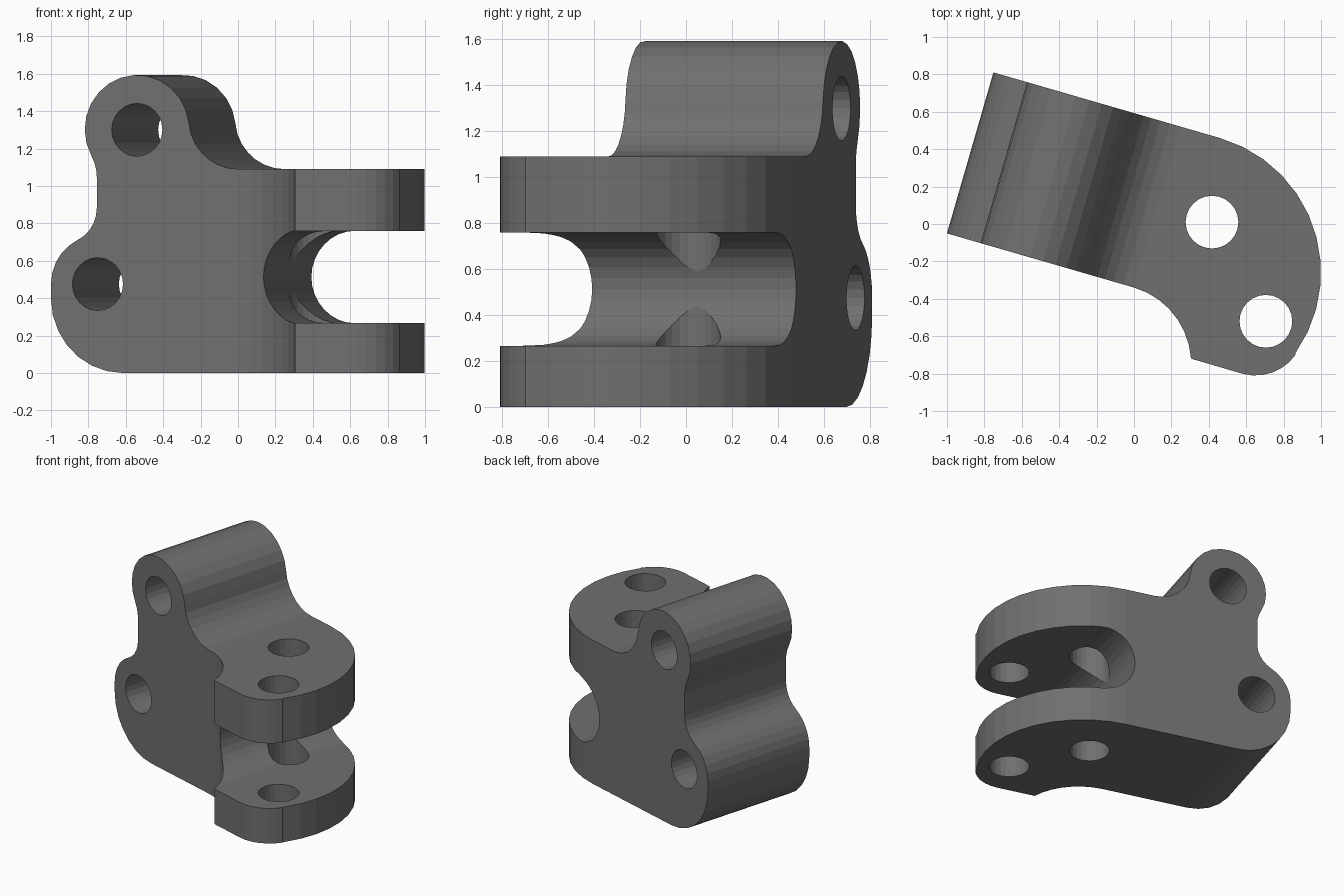
import bpy, bmesh, math
from mathutils import Vector

if "Cube" in bpy.data.objects:
    bpy.data.objects.remove(bpy.data.objects["Cube"])

TILT = math.radians(-16.1)
U = Vector((math.cos(TILT), math.sin(TILT), 0))    # along the body in plan
V = Vector((-math.sin(TILT), math.cos(TILT), 0))   # across the body in plan
Z = Vector((0, 0, 1))
CORNER = Vector((-1, -0.05, 0))


def arc(cx, cy, r, a0, a1, n):
    angles = [math.radians(a0 + (a1 - a0) * i / n) for i in range(n + 1)]
    return [(cx + r * math.cos(a), cy + r * math.sin(a)) for a in angles]


def circle(cx, cy, r, n=24):
    return arc(cx, cy, r, 0, 360, n)[:-1]


def prism(name, pts, origin, a, b, d, lo, hi):
    """Extrude a 2D profile in axes a, b along d from lo to hi."""
    clean = []
    for p in pts:
        if not clean or math.dist(p, clean[-1]) > 0.006:
            clean.append(p)
    bm = bmesh.new()
    rings = [[bm.verts.new(origin + a * x + b * y + d * t) for x, y in clean]
             for t in (lo, hi)]
    n = len(clean)
    for ring in rings:
        bm.faces.new(ring)
    for i in range(n):
        j = (i + 1) % n
        bm.faces.new((rings[0][i], rings[0][j], rings[1][j], rings[1][i]))
    bmesh.ops.recalc_face_normals(bm, faces=bm.faces)
    mesh = bpy.data.meshes.new(name)
    bm.to_mesh(mesh)
    bm.free()
    ob = bpy.data.objects.new(name, mesh)
    bpy.context.collection.objects.link(ob)
    return ob


# Side profile: two lobes on the left, forked arm on the right
side = arc(0.40, 0.40, 0.40, 270, 180, 7)
side += arc(0.262, 0.475, 0.262, 180, 115.6, 5)
side += arc(0.068, 0.88, 0.187, -64.4, 0, 5)
side += arc(0.038, 1.05, 0.217, 0, 29.5, 3)
side += arc(0.479, 1.302, 0.291, 209.5, 6.6, 14)
side += arc(1.04, 1.365, 0.275, 186.6, 270, 7)
side += [(3, 1.09), (3, 0.76)]
side += arc(1.438, 0.513, 0.247, 90, 270, 16)
side += [(3, 0.266), (3, 0)]
body = prism("forked_bracket", side, CORNER, U, Z, V, -1.5, 2)

# Plan outline: straight body bending into a hooked end
X, Y, O = Vector((1, 0, 0)), Vector((0, 1, 0)), Vector()
start = CORNER - U * 0.2
back = start + V * 0.896
plan = [(start.x, start.y), (back.x, back.y)]
plan += arc(0.252, -0.259, 0.748, 73.9, -35, 11)
plan += arc(0.65, -0.548, 0.262, -35, -106, 6)
plan += [(0.305, -0.72)]
plan += arc(-0.118, -0.746, 0.423, 3.5, 73.9, 7)
outline = prism("plan_outline_cutter", plan, O, X, Y, Z, -0.2, 1.9)

# Pin holes: two through the body, two through the fork
cutters = [(outline, 'INTERSECT')]
for i, (s, z) in enumerate(((0.479, 1.30), (0.26, 0.475))):
    cutters.append((prism(f"body_hole_cutter_{i}", circle(s, z, 0.141),
                          CORNER, U, Z, V, -0.5, 1.5), 'DIFFERENCE'))
for i, (x, y) in enumerate(((0.417, 0.01), (0.705, -0.52))):
    cutters.append((prism(f"fork_hole_cutter_{i}", circle(x, y, 0.141),
                          O, X, Y, Z, -0.3, 2), 'DIFFERENCE'))

for cutter, op in cutters:
    cutter.hide_render = True
    mod = body.modifiers.new(cutter.name, 'BOOLEAN')
    mod.operation = op
    mod.solver = 'EXACT'
    mod.object = cutter

# Bake the cuts and remove the cutters
bpy.context.view_layer.update()
result = body.evaluated_get(bpy.context.evaluated_depsgraph_get())
mesh = bpy.data.meshes.new_from_object(result)
body.modifiers.clear()
body.data = mesh
for cutter, _ in cutters:
    bpy.data.objects.remove(cutter)

# Dark grey finish
grey = bpy.data.materials.new("dark_grey")
grey.diffuse_color = (0.16, 0.16, 0.16, 1)
grey.use_nodes = True
grey.node_tree.nodes["Principled BSDF"].inputs["Base Color"].default_value = grey.diffuse_color
body.data.materials.clear()
body.data.materials.append(grey)
